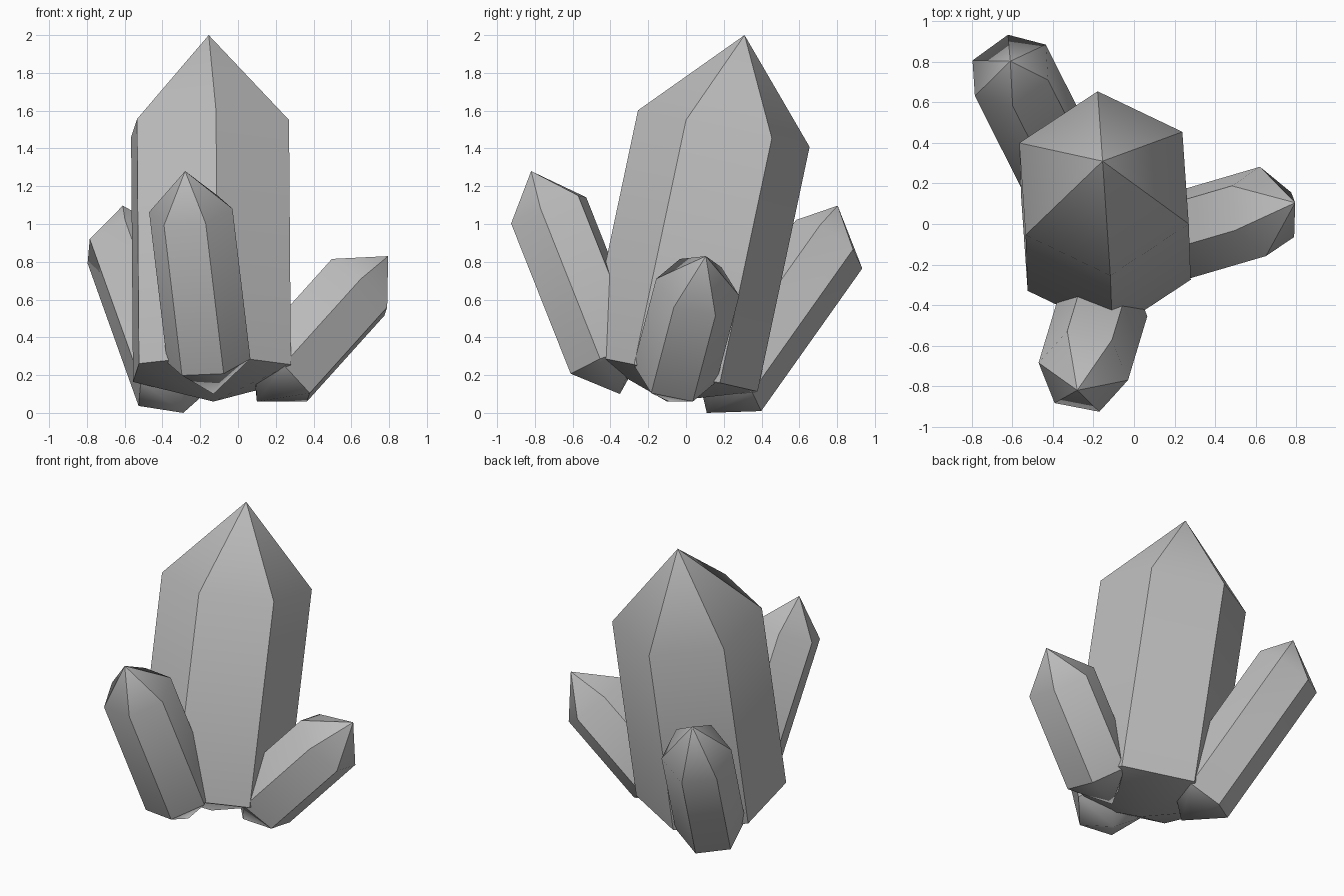
import bpy
import bmesh
from math import tau
from mathutils import Matrix, Vector

SIDES = 6

old_cube = bpy.data.objects.get("Cube")
if old_cube:
    bpy.data.objects.remove(old_cube, do_unlink=True)

# One grey stone colour for the whole cluster
stone = bpy.data.materials.new("grey_stone")
stone.use_nodes = True
grey = (0.5, 0.5, 0.5, 1)
stone.diffuse_color = grey
stone.node_tree.nodes["Principled BSDF"].inputs["Base Color"].default_value = grey


def crystal(name, shoulder, corner, shaft, tip, root):
    """Six-sided shaft from foot to shoulder, closed by a long tip and a short root.

    shoulder: centre of the upper ring; corner: offset of one of its corners;
    shaft: vector from the lower ring to the upper ring; tip, root: end points.
    """
    shoulder, corner, shaft = Vector(shoulder), Vector(corner), Vector(shaft)
    axis = shaft.normalized()
    corner -= axis * corner.dot(axis)
    spokes = [Matrix.Rotation(tau * i / SIDES, 3, axis) @ corner for i in range(SIDES)]

    bm = bmesh.new()
    upper = [bm.verts.new(shoulder + s) for s in spokes]
    lower = [bm.verts.new(shoulder - shaft + s) for s in spokes]
    tip_vert, root_vert = bm.verts.new(tip), bm.verts.new(root)
    for i in range(SIDES):
        j = (i + 1) % SIDES
        bm.faces.new((lower[i], lower[j], upper[j], upper[i]))
        bm.faces.new((upper[i], upper[j], tip_vert))
        bm.faces.new((lower[j], lower[i], root_vert))
    bmesh.ops.recalc_face_normals(bm, faces=bm.faces)

    # Soft shoulder and root, crisp lengthwise ridges and foot
    for face in bm.faces:
        face.smooth = True
    for edge in bm.edges:
        at_shoulder = all(v in upper for v in edge.verts)
        edge.smooth = at_shoulder or root_vert in edge.verts

    mesh = bpy.data.meshes.new(name)
    bm.to_mesh(mesh)
    bm.free()
    mesh.materials.append(stone)
    obj = bpy.data.objects.new(name, mesh)
    bpy.context.collection.objects.link(obj)
    return obj


# Tall central crystal
crystal("main_crystal",
        shoulder=(-0.148, 0.2, 1.505), corner=(0.418, -0.2, 0.045),
        shaft=(-0.01, 0.275, 1.295), tip=(-0.155, 0.31, 2), root=(-0.13, -0.1, 0.06))

# Three small crystals leaning outwards around it
crystal("front_crystal",
        shoulder=(-0.25, -0.727, 1.072), corner=(-0.22, 0.045, -0.015),
        shaft=(-0.095, -0.315, 0.795), tip=(-0.28, -0.82, 1.28), root=(-0.13, -0.35, 0.1))
crystal("left_crystal",
        shoulder=(0.636, 0.062, 0.665), corner=(0.015, -0.22, 0.045),
        shaft=(0.41, 0.12, 0.455), tip=(0.795, 0.105, 0.83), root=(0.1, -0.09, 0.06))
crystal("back_right_crystal",
        shoulder=(-0.61, 0.758, 0.893), corner=(-0.01, 0.172, -0.133),
        shaft=(-0.27, 0.535, 0.755), tip=(-0.61, 0.803, 1.097), root=(-0.29, 0.11, 0))
